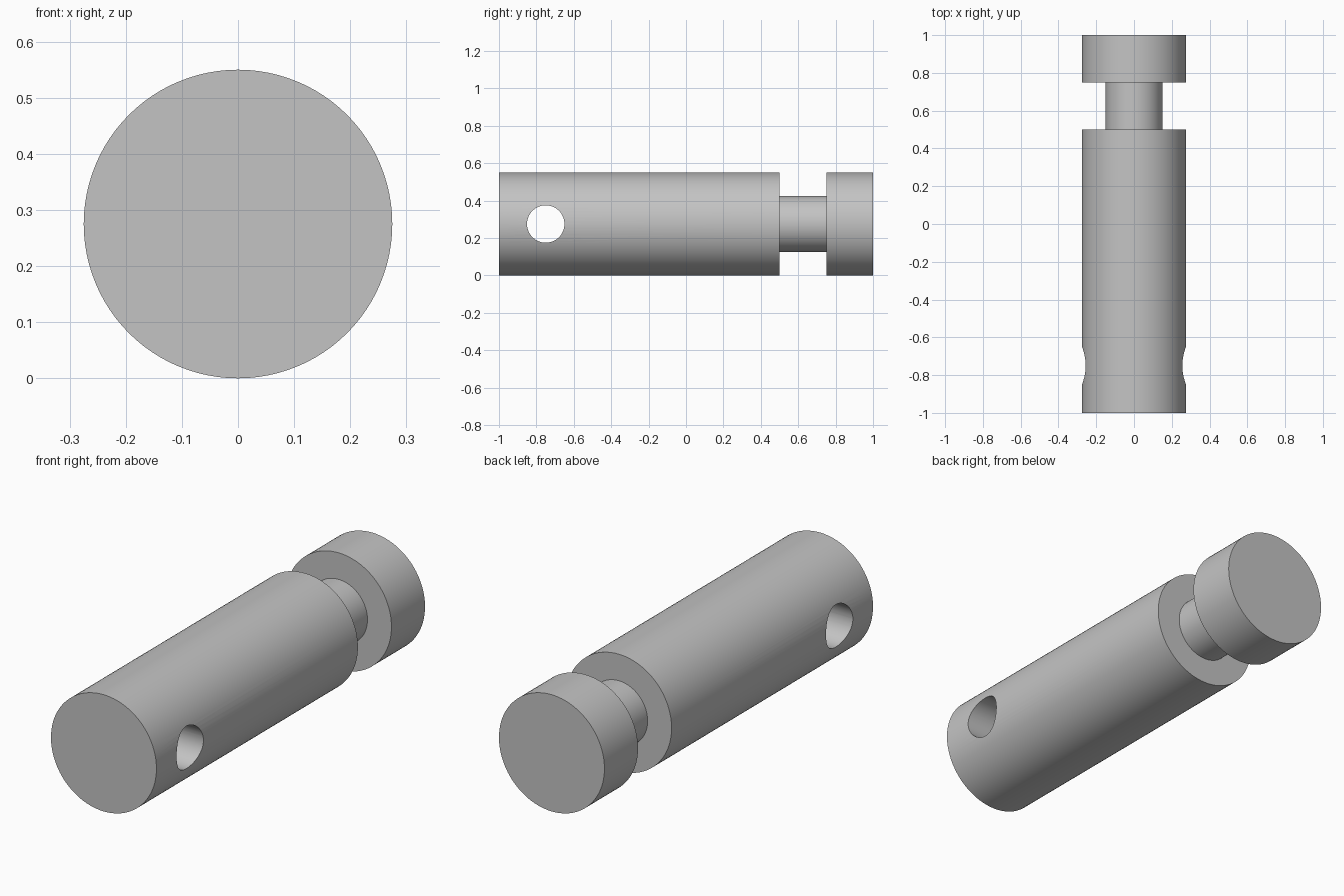
import bpy
import bmesh
import math
from mathutils import Matrix

cube = bpy.data.objects.get("Cube")
if cube:
    bpy.data.objects.remove(cube, do_unlink=True)

RADIUS = 0.275
NECK = 0.15
SEGMENTS = 96

steel = bpy.data.materials.new("grey steel")
steel.use_nodes = True
colour = (0.55, 0.55, 0.55, 1)
steel.diffuse_color = colour
steel.node_tree.nodes["Principled BSDF"].inputs["Base Color"].default_value = colour


def new_object(name, bm):
    bmesh.ops.recalc_face_normals(bm, faces=bm.faces)
    mesh = bpy.data.meshes.new(name)
    bm.to_mesh(mesh)
    bm.free()
    mesh.materials.append(steel)
    obj = bpy.data.objects.new(name, mesh)
    bpy.context.collection.objects.link(obj)
    return obj


# Pin with a grooved neck and a head, turned around the y axis
profile = [(0, -1), (RADIUS, -1), (RADIUS, 0.5), (NECK, 0.5),
           (NECK, 0.75), (RADIUS, 0.75), (RADIUS, 1), (0, 1)]
bm = bmesh.new()
rings = []
for r, y in profile[1:-1]:
    ring = []
    for i in range(SEGMENTS):
        a = math.tau * i / SEGMENTS
        ring.append(bm.verts.new((r * math.cos(a), y, RADIUS + r * math.sin(a))))
    rings.append(ring)
for low, high in zip(rings, rings[1:]):
    for i in range(SEGMENTS):
        j = (i + 1) % SEGMENTS
        bm.faces.new((low[i], low[j], high[j], high[i]))
bm.faces.new(rings[0])
bm.faces.new(rings[-1])
pin = new_object("grooved_pin", bm)

# Cutter for the cross hole
bm = bmesh.new()
bmesh.ops.create_cone(
    bm, cap_ends=True, segments=64, radius1=0.1, radius2=0.1, depth=1,
    matrix=Matrix.Translation((0, -0.75, RADIUS)) @ Matrix.Rotation(math.pi / 2, 4, "Y"))
cutter = new_object("cross_hole_cutter", bm)
cutter.hide_render = True

# Drill the hole, then smooth the round faces
drill = pin.modifiers.new("cross hole", "BOOLEAN")
drill.operation = "DIFFERENCE"
drill.solver = "EXACT"
drill.object = cutter
bpy.ops.object.select_all(action="DESELECT")
bpy.context.view_layer.objects.active = pin
pin.select_set(True)
bpy.ops.object.modifier_apply(modifier=drill.name)
bpy.data.objects.remove(cutter, do_unlink=True)
bpy.ops.object.shade_smooth_by_angle(angle=math.radians(30))
